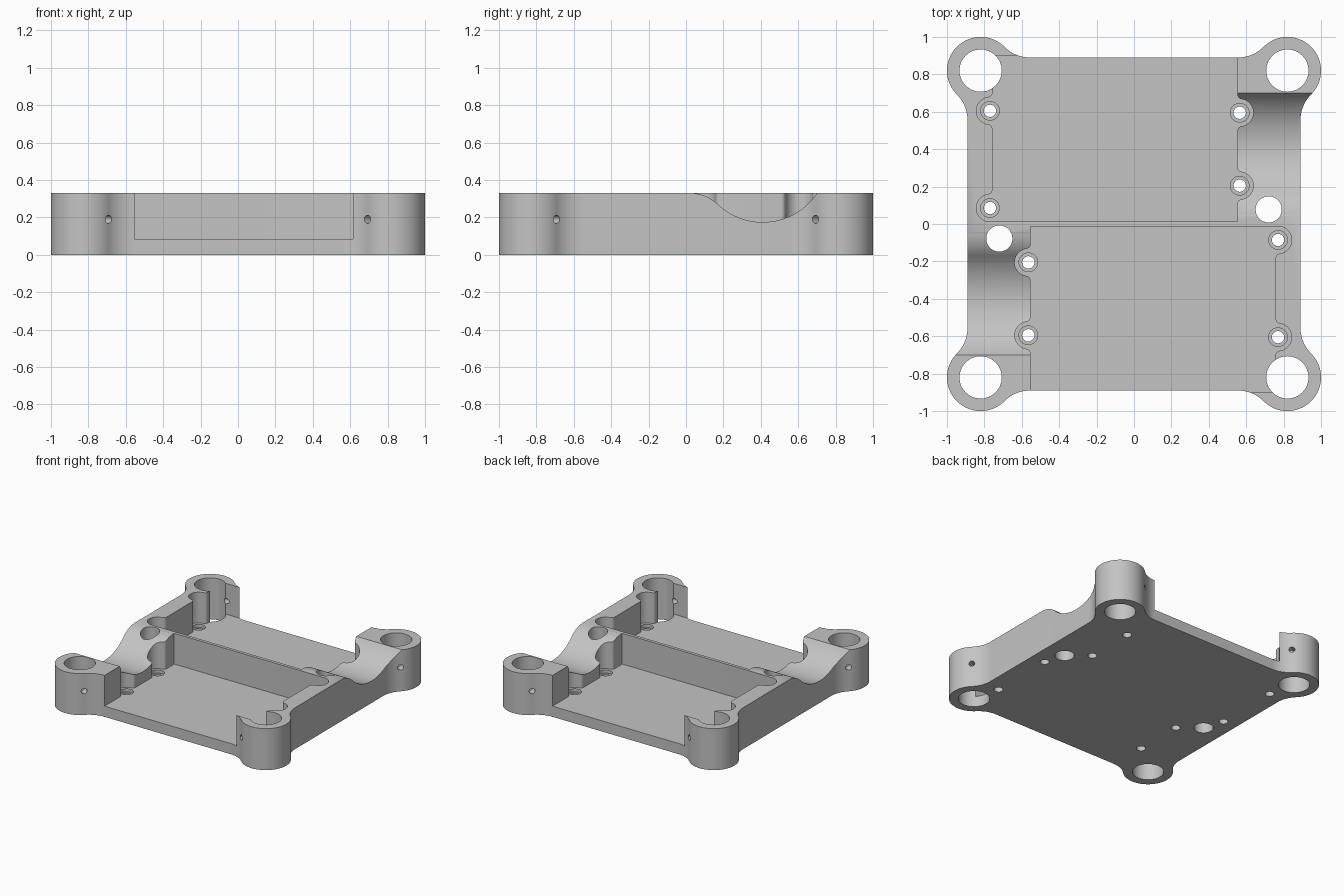
import bpy, bmesh
from math import sin, cos, pi, radians, atan2, sqrt
from mathutils import Matrix, Vector

if "Cube" in bpy.data.objects:
    bpy.data.objects.remove(bpy.data.objects["Cube"], do_unlink=True)

HEIGHT, FLOOR = 0.33, 0.085
LOBE, LOBE_R, BORE_R = 0.82, 0.18, 0.113
SIDE, BLEND = 0.89, 0.195

grey = bpy.data.materials.new("plain grey")
grey.use_nodes = True
grey.diffuse_color = (0.55, 0.55, 0.55, 1)
grey.node_tree.nodes["Principled BSDF"].inputs["Base Color"].default_value = grey.diffuse_color


def arc(cx, cy, r, a0, a1, n=12):
    """Points on an arc, angles in radians."""
    return [(cx + r * cos(a0 + (a1 - a0) * i / n), cy + r * sin(a0 + (a1 - a0) * i / n))
            for i in range(n + 1)]


def prism(name, points, low, high, matrix=Matrix()):
    """Extrude a closed outline from low to high along local z."""
    clean = []
    for p in points:
        if not clean or (Vector(p) - Vector(clean[-1])).length > 1e-4:
            clean.append(p)
    if (Vector(clean[0]) - Vector(clean[-1])).length < 1e-4:
        clean.pop()
    bm = bmesh.new()
    face = bm.faces.new([bm.verts.new((x, y, low)) for x, y in clean])
    top = bmesh.ops.extrude_face_region(bm, geom=[face])["geom"]
    bmesh.ops.translate(bm, vec=(0, 0, high - low),
                        verts=[g for g in top if isinstance(g, bmesh.types.BMVert)])
    bmesh.ops.transform(bm, matrix=matrix, verts=bm.verts)
    bmesh.ops.recalc_face_normals(bm, faces=bm.faces)
    mesh = bpy.data.meshes.new(name)
    bm.to_mesh(mesh)
    bm.free()
    mesh.materials.append(grey)
    obj = bpy.data.objects.new(name, mesh)
    bpy.context.collection.objects.link(obj)
    return obj


def turn(points, angle):
    c, s = cos(angle), sin(angle)
    return [(x * c - y * s, x * s + y * c) for x, y in points]


# Plate outline: four round lobes blended into straight sides
reach = (LOBE_R + BLEND) * cos(pi / 4)
corner = (arc(LOBE + reach, LOBE - reach, BLEND, pi, radians(135))
          + arc(LOBE, LOBE, LOBE_R, -pi / 4, radians(135), 40)
          + arc(LOBE - reach, LOBE + reach, BLEND, -pi / 4, -pi / 2))
outline = [p for k in range(4) for p in turn(corner, k * pi / 2)]
body = prism("mounting_plate", outline, 0, HEIGHT)


def cut(points, low, high, matrix=Matrix()):
    """Subtract an extruded outline from the plate."""
    cutter = prism("cutter", points, low, high, matrix)
    cutter.hide_render = True
    mod = body.modifiers.new("cut", "BOOLEAN")
    mod.operation, mod.solver, mod.object = "DIFFERENCE", "EXACT", cutter
    bpy.context.view_layer.objects.active = body
    bpy.ops.object.modifier_apply(modifier=mod.name)
    bpy.data.objects.remove(cutter, do_unlink=True)


def drill(x, y, r, low, high, n=32):
    cut(arc(x, y, r, 0, 2 * pi, n), low, high)


def screw_recess(wall, cx, cy, side, at_end=False):
    """Rounded bay in a pocket wall, with softened corners."""
    r, f = 0.073, 0.025
    u = (cx - wall) * side
    d = sqrt((r + f) ** 2 - (f - u) ** 2)
    a = atan2(d, u - f)
    fillet = arc(f, -d, f, pi, a, 5)
    if at_end:
        pts = fillet + arc(u, 0, r, a - pi, pi / 2, 20)
    else:
        pts = fillet + arc(u, 0, r, a - pi, pi - a, 20) + [(p, -q) for p, q in reversed(fillet)]
    return [(wall + side * p, cy + side * q) for p, q in pts]


# Pocket with a row of screw bays on each end wall
LEFT, RIGHT, RIB = -0.757, 0.553, 0.0125
screws_left = [(-0.77, 0.605), (-0.77, RIB + 0.073)]
screws_right = [(0.565, 0.205), (0.565, 0.595)]
pocket = ([(RIGHT, 0.9), (LEFT, 0.9)]
          + screw_recess(LEFT, *screws_left[0], -1)
          + screw_recess(LEFT, *screws_left[1], -1, True)
          + [(RIGHT, RIB)]
          + screw_recess(RIGHT, *screws_right[0], 1)
          + screw_recess(RIGHT, *screws_right[1], 1))

# Saddle-shaped dip across the side wall
saddle = (arc(0.41, 0.524, 0.349, radians(-33.8), radians(-133.5), 32)
          + arc(0.022, 0.115, 0.215, radians(46.5), radians(84), 12)
          + [(0.02, 0.34), (0.02, 0.5), (0.7, 0.5)])
along_x = Matrix(((0, 0, 1, 0), (1, 0, 0, 0), (0, 1, 0, 0), (0, 0, 0, 1)))

# The two halves repeat by a half turn
for half in (0, pi):
    spin = Matrix.Rotation(half, 4, "Z")
    cut(turn(pocket, half), FLOOR, 0.5)
    cut(saddle, 0.5, 1.3, spin @ along_x)
    for x, y in turn(screws_left + screws_right, half):
        drill(x, y, 0.05, FLOOR - 0.025, 0.2)
        drill(x, y, 0.033, -0.1, 0.2, 24)
    # Cable hole
    for x, y in turn([(0.72, 0.078)], half):
        drill(x, y, 0.07, -0.1, 0.5)

# Lobe bores and the set-screw holes that cross them
for k in range(4):
    x, y = turn([(LOBE, LOBE)], k * pi / 2)[0]
    drill(x, y, BORE_R, -0.1, 0.5, 48)
    place = (Matrix.Translation((x, y, 0.19))
             @ Matrix.Rotation(k * pi / 2 - pi / 4, 4, "Z") @ Matrix.Rotation(pi / 2, 4, "Y"))
    cut(arc(0, 0, 0.022, 0, 2 * pi, 16), -0.25, 0.25, place)

# Smooth curved walls, crisp edges
bpy.ops.object.select_all(action="DESELECT")
body.select_set(True)
bpy.context.view_layer.objects.active = body
bpy.ops.object.shade_smooth_by_angle(angle=radians(30))
